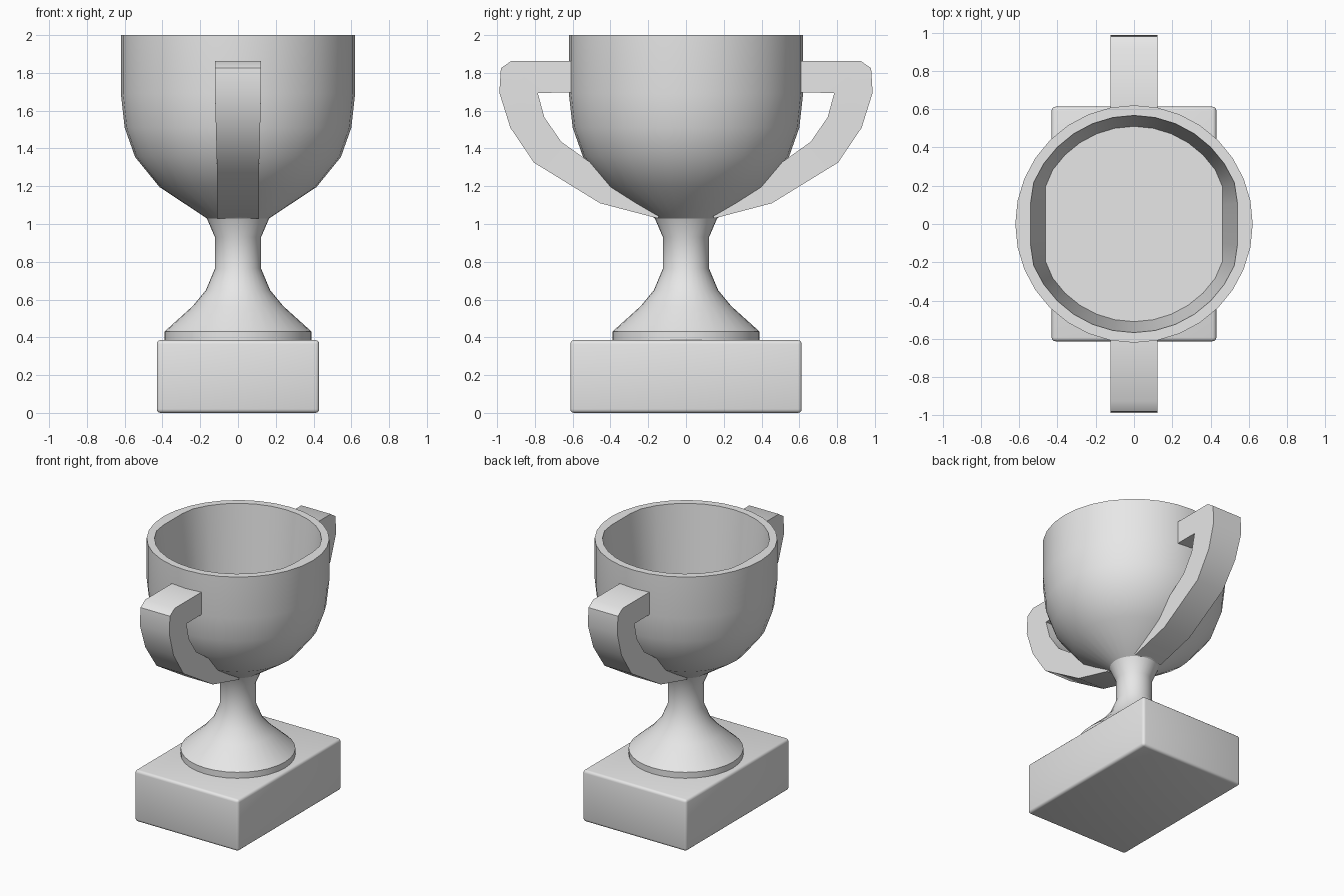
import bpy, bmesh, math

cube = bpy.data.objects.get("Cube")
if cube:
    bpy.data.objects.remove(cube, do_unlink=True)

grey = bpy.data.materials.new("plain grey")
grey.use_nodes = True
grey.diffuse_color = (0.8, 0.8, 0.8, 1)
grey.node_tree.nodes["Principled BSDF"].inputs["Base Color"].default_value = (0.8, 0.8, 0.8, 1)


def finish(bm, name, angle=30):
    bmesh.ops.recalc_face_normals(bm, faces=bm.faces)
    mesh = bpy.data.meshes.new(name)
    bm.to_mesh(mesh)
    bm.free()
    obj = bpy.data.objects.new(name, mesh)
    bpy.context.collection.objects.link(obj)
    mesh.materials.append(grey)
    bpy.ops.object.select_all(action='DESELECT')
    obj.select_set(True)
    bpy.context.view_layer.objects.active = obj
    bpy.ops.object.shade_smooth_by_angle(angle=math.radians(angle))
    return obj


def lathe(name, profile, sides=32, flat_x=None):
    """Closed turned solid; flat_x maps a ring index to the x limit of that ring."""
    flat_x = flat_x or {}
    bm = bmesh.new()
    rings = []
    for i, (r, z) in enumerate(profile):
        limit = flat_x.get(i, r)
        ring = []
        for k in range(sides):
            a = math.tau * k / sides
            x = max(-limit, min(limit, r * math.cos(a)))
            ring.append(bm.verts.new((x, r * math.sin(a), z)))
        rings.append(ring)
    for lo, hi in zip(rings, rings[1:]):
        for k in range(sides):
            n = (k + 1) % sides
            bm.faces.new((lo[k], lo[n], hi[n], hi[k]))
    bm.faces.new(rings[0])
    bm.faces.new(rings[-1])
    return finish(bm, name)


# Plinth: rectangular block with softened edges
bm = bmesh.new()
bmesh.ops.create_cube(bm, size=1)
for v in bm.verts:
    v.co = (v.co.x * 0.86, v.co.y * 1.225, (v.co.z + 0.5) * 0.385)
bmesh.ops.bevel(bm, geom=bm.edges[:], offset=0.02, segments=3, profile=0.5, affect='EDGES')
finish(bm, "plinth", 35)

# Flared foot, stem and hollow bowl, with the bowl's inside walls slightly flattened
stem = [(0.39, 0.38), (0.39, 0.43), (0.24, 0.565), (0.17, 0.65), (0.122, 0.765), (0.122, 0.93)]
bowl = [(0.165, 1.03), (0.415, 1.195), (0.545, 1.355), (0.6, 1.51), (0.62, 1.69), (0.62, 2)]
inside = [(0.567, 2), (0.51, 1.37)]
outer_count = len(stem + bowl)
lathe("cup", stem + bowl + inside, flat_x={outer_count: 0.54, outer_count + 1: 0.462})

# Handles: outer and inner outlines joined into a strip, slightly narrower below
outer = [(0.585, 1.863), (0.925, 1.863), (0.98, 1.825), (0.988, 1.695),
         (0.93, 1.51), (0.805, 1.325), (0.455, 1.11), (0.15, 1.03)]
inner = [(0.585, 1.695), (0.7, 1.695), (0.785, 1.695), (0.785, 1.694),
         (0.75, 1.565), (0.66, 1.435), (0.4, 1.25), (0.13, 1.06)]


def handle(name, side):
    bm = bmesh.new()
    loops = []
    for sx in (-1, 1):
        for outline in (outer, inner):
            loop = []
            for y, z in outline:
                t = max(0, min(1, (1.69 - z) / 0.4))
                loop.append(bm.verts.new((sx * (0.122 - 0.011 * t), side * y, z)))
            loops.append(loop)
    lo, li, ro, ri = loops
    for a, b in ((lo, li), (ro, ri), (lo, ro), (li, ri)):
        for k in range(len(outer) - 1):
            bm.faces.new((a[k], a[k + 1], b[k + 1], b[k]))
    for k in (0, -1):
        bm.faces.new((lo[k], ro[k], ri[k], li[k]))
    bmesh.ops.remove_doubles(bm, verts=bm.verts, dist=0.002)
    return finish(bm, name, 40)


handle("front_handle", -1)
handle("back_handle", 1)
